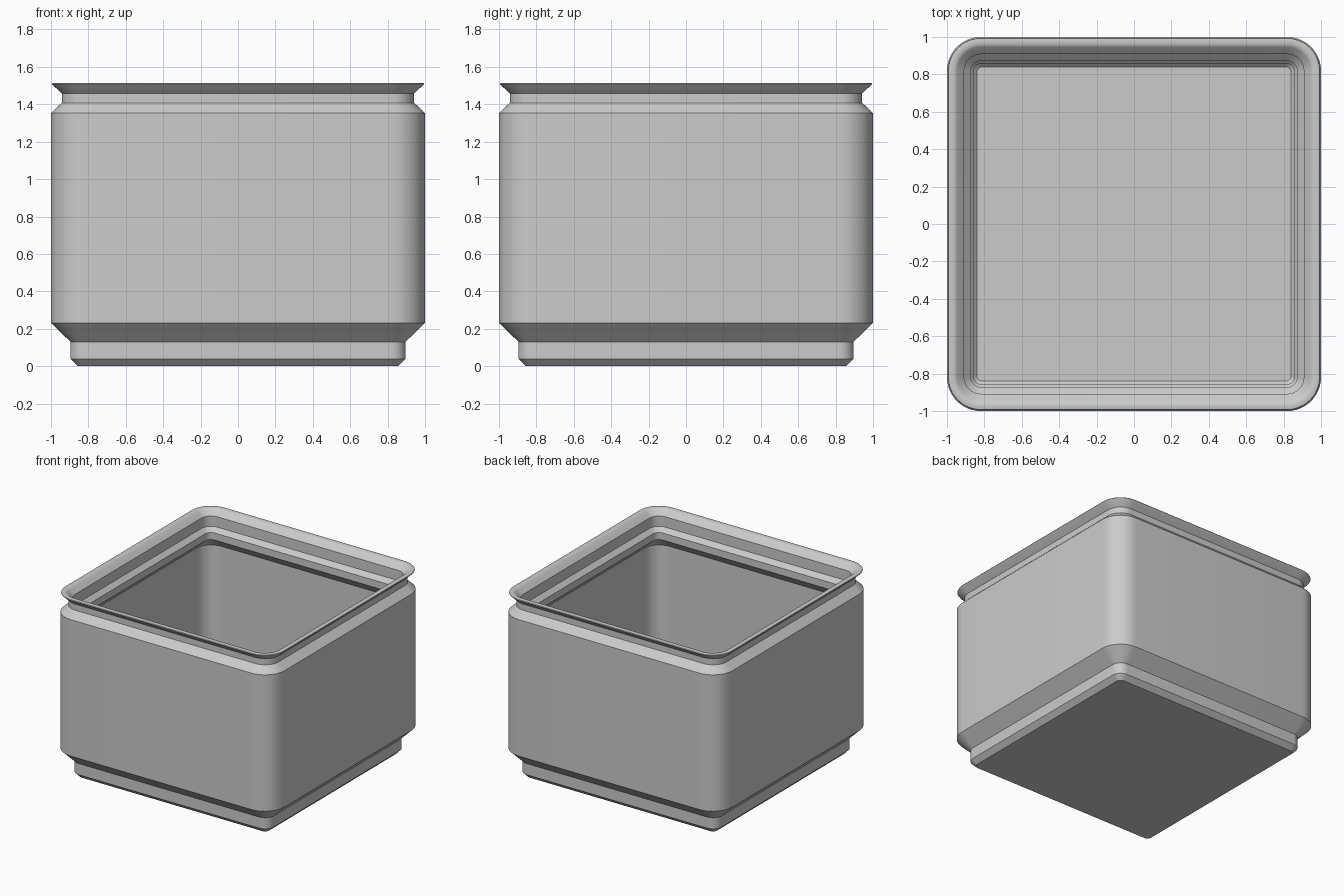
import bpy
import bmesh
from math import cos, sin, pi, radians

cube = bpy.data.objects.get("Cube")
if cube:
    bpy.data.objects.remove(cube, do_unlink=True)

CORE = 0.819          # half distance between corner arc centres
CORNER_STEPS = 12

grey = bpy.data.materials.new("light_grey")
grey.use_nodes = True
colour = (0.6, 0.6, 0.6, 1)
grey.diffuse_color = colour
grey.node_tree.nodes["Principled BSDF"].inputs["Base Color"].default_value = colour


def rounded_square(bm, half, z):
    """Ring of vertices around a square with concentric rounded corners."""
    radius = max(half - CORE, 0.03)
    centre = half - radius
    ring = []
    for quarter in range(4):
        start = quarter * pi / 2
        sx = 1 if quarter in (0, 3) else -1
        sy = 1 if quarter in (0, 1) else -1
        for i in range(CORNER_STEPS + 1):
            a = start + i / CORNER_STEPS * pi / 2
            ring.append(bm.verts.new((sx * centre + radius * cos(a),
                                      sy * centre + radius * sin(a), z)))
    return ring


# Outer skin from the foot up: (half width, height)
outer = [(0.857, 0), (0.896, 0.039), (0.896, 0.13), (1.0, 0.232),
         (1.0, 1.353), (0.942, 1.408), (0.942, 1.458), (0.992, 1.505)]

# Softly rounded rim
rim = [(0.995, 1.509), (0.992, 1.513), (0.985, 1.515), (0.972, 1.515),
       (0.962, 1.514), (0.953, 1.511), (0.945, 1.505)]

# Stacking lip, its sloped underside, the wall and the hollow foot
inner = [(0.908, 1.468), (0.908, 1.383), (0.872, 1.349), (0.872, 1.291),
         (0.954, 1.209), (0.954, 0.25), (0.856, 0.152), (0.856, 0.061),
         (0.84, 0.045)]

bm = bmesh.new()
rings = [rounded_square(bm, half, z) for half, z in outer + rim + inner]
for low, high in zip(rings, rings[1:]):
    n = len(low)
    for i in range(n):
        j = (i + 1) % n
        bm.faces.new((low[i], low[j], high[j], high[i]))

# Underside and inside floor
bm.faces.new(list(reversed(rings[0])))
bm.faces.new(rings[-1])
bmesh.ops.recalc_face_normals(bm, faces=bm.faces)

mesh = bpy.data.meshes.new("stacking_bin")
bm.to_mesh(mesh)
bm.free()
mesh.materials.append(grey)

stacking_bin = bpy.data.objects.new("stacking_bin", mesh)
bpy.context.collection.objects.link(stacking_bin)
bpy.ops.object.select_all(action="DESELECT")
stacking_bin.select_set(True)
bpy.context.view_layer.objects.active = stacking_bin
bpy.ops.object.shade_smooth_by_angle(angle=radians(32))
